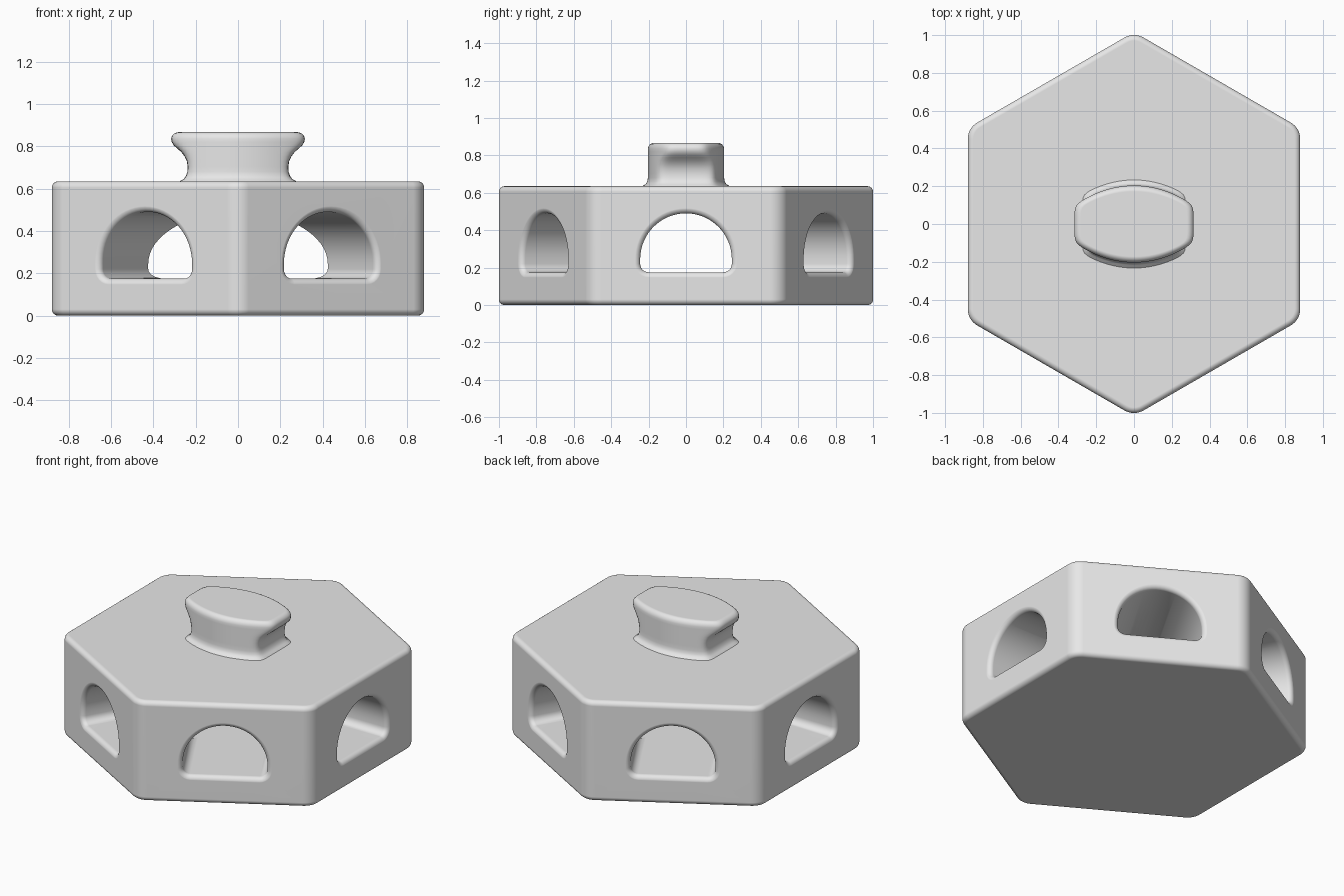
import bpy, bmesh
from math import sin, cos, pi, radians, sqrt
from mathutils import Matrix

if "Cube" in bpy.data.objects:
    bpy.data.objects.remove(bpy.data.objects["Cube"], do_unlink=True)

APOTHEM, HEIGHT, EDGE, CORNER = 0.88, 0.635, 0.03, 0.1
STEPS = 6

grey = bpy.data.materials.new("light grey")
grey.use_nodes = True
grey.diffuse_color = (0.8, 0.8, 0.8, 1)
grey.node_tree.nodes["Principled BSDF"].inputs["Base Color"].default_value = (0.8, 0.8, 0.8, 1)


def loft(name, rings):
    """Closed solid skinned through rings of equal point count."""
    bm = bmesh.new()
    rows = [[bm.verts.new(p) for p in ring] for ring in rings]
    n = len(rows[0])
    for a, b in zip(rows, rows[1:]):
        for i in range(n):
            j = (i + 1) % n
            bm.faces.new((a[i], a[j], b[j], b[i]))
    bm.faces.new(rows[0][::-1])
    bm.faces.new(rows[-1])
    bmesh.ops.recalc_face_normals(bm, faces=bm.faces[:])
    mesh = bpy.data.meshes.new(name)
    bm.to_mesh(mesh)
    bm.free()
    obj = bpy.data.objects.new(name, mesh)
    bpy.context.collection.objects.link(obj)
    mesh.materials.append(grey)
    return obj


def select(obj):
    bpy.ops.object.select_all(action='DESELECT')
    obj.select_set(True)
    bpy.context.view_layer.objects.active = obj


def arc(cx, cy, r, start, end, n):
    return [(cx + r * cos(radians(start + (end - start) * i / n)),
             cy + r * sin(radians(start + (end - start) * i / n))) for i in range(n + 1)]


# quarter-round fillet as (depth, offset) pairs
fillet = [(EDGE * (1 - sin(i * pi / 2 / STEPS)), EDGE * (1 - cos(i * pi / 2 / STEPS)))
          for i in range(STEPS + 1)]


# Hexagonal body with rounded corners and edges
def hexagon(inset, z):
    reach = (APOTHEM - CORNER) / cos(pi / 6)
    pts = []
    for k in range(6):
        a = 30 + 60 * k
        pts += arc(reach * cos(radians(a)), reach * sin(radians(a)),
                   CORNER - inset, a - 30, a + 30, 8)
    return [(x, y, z) for x, y in pts]


top = [hexagon(o, HEIGHT - d) for d, o in fillet]
bottom = [hexagon(o, d) for d, o in reversed(fillet)]
body = loft("hexagonal_body", bottom + top)


# Arched tunnels that cross at the middle, flared at their mouths
def arch(offset, x):
    radius, floor, r = 0.245, 0.175, 0.045
    side, low = radius - r, floor + r
    pts = arc(0, 0.245, radius + offset, 0, 180, 32)
    pts += arc(-side, low, r + offset, 180, 270, 6)
    pts += arc(side, low, r + offset, 270, 360, 6)
    return [(x, y, z) for y, z in pts]


mouth = APOTHEM + 0.0003
half = [arch(o, mouth - d) for d, o in fillet] + [arch(EDGE, mouth + 0.03)]
mirrored = [[(-x, y, z) for x, y, z in ring] for ring in reversed(half)]
for k in range(3):
    cutter = loft("tunnel_cutter", mirrored + half)
    cutter.data.transform(Matrix.Rotation(k * pi / 3, 4, 'Z'))
    cutter.hide_render = True
    select(body)
    cut = body.modifiers.new("tunnel", 'BOOLEAN')
    cut.operation, cut.solver, cut.object = 'DIFFERENCE', 'EXACT', cutter
    bpy.ops.object.modifier_apply(modifier=cut.name)
    bpy.data.objects.remove(cutter, do_unlink=True)


# Knob: bowed front and back, hollowed ends, rounded rim
def knob_ring(z, w, h, n=112, bow=1.04, p=20):
    ring = []
    for i in range(n):
        a = 2 * pi * (i + 0.5) / n
        c, s = abs(cos(a)), abs(sin(a))
        r_bow = (-s + sqrt(s * s + 4 * bow * c * c * h)) / (2 * bow * c * c)
        r_end = w / c
        r = (r_bow ** -p + r_end ** -p) ** (-1 / p)
        ring.append((r * cos(a), r * sin(a), z))
    return ring


# height, half width, half depth
profile = [(0.625, 0.280, 0.240), (0.637, 0.272, 0.232), (0.645, 0.257, 0.217),
           (0.660, 0.246, 0.207), (0.680, 0.239, 0.204), (0.705, 0.238, 0.204),
           (0.730, 0.242, 0.204), (0.752, 0.252, 0.204), (0.772, 0.267, 0.204),
           (0.788, 0.285, 0.204), (0.804, 0.303, 0.204), (0.820, 0.313, 0.204),
           (0.836, 0.316, 0.204), (0.850, 0.312, 0.200), (0.860, 0.302, 0.191),
           (0.865, 0.292, 0.182), (0.867, 0.281, 0.172)]
knob = loft("knob", [knob_ring(*row) for row in profile])

# Smooth shading with flat faces kept even
for obj in (body, knob):
    select(obj)
    bpy.ops.object.shade_smooth_by_angle(angle=radians(32))
    even = obj.modifiers.new("even_normals", 'WEIGHTED_NORMAL')
    even.keep_sharp = True
